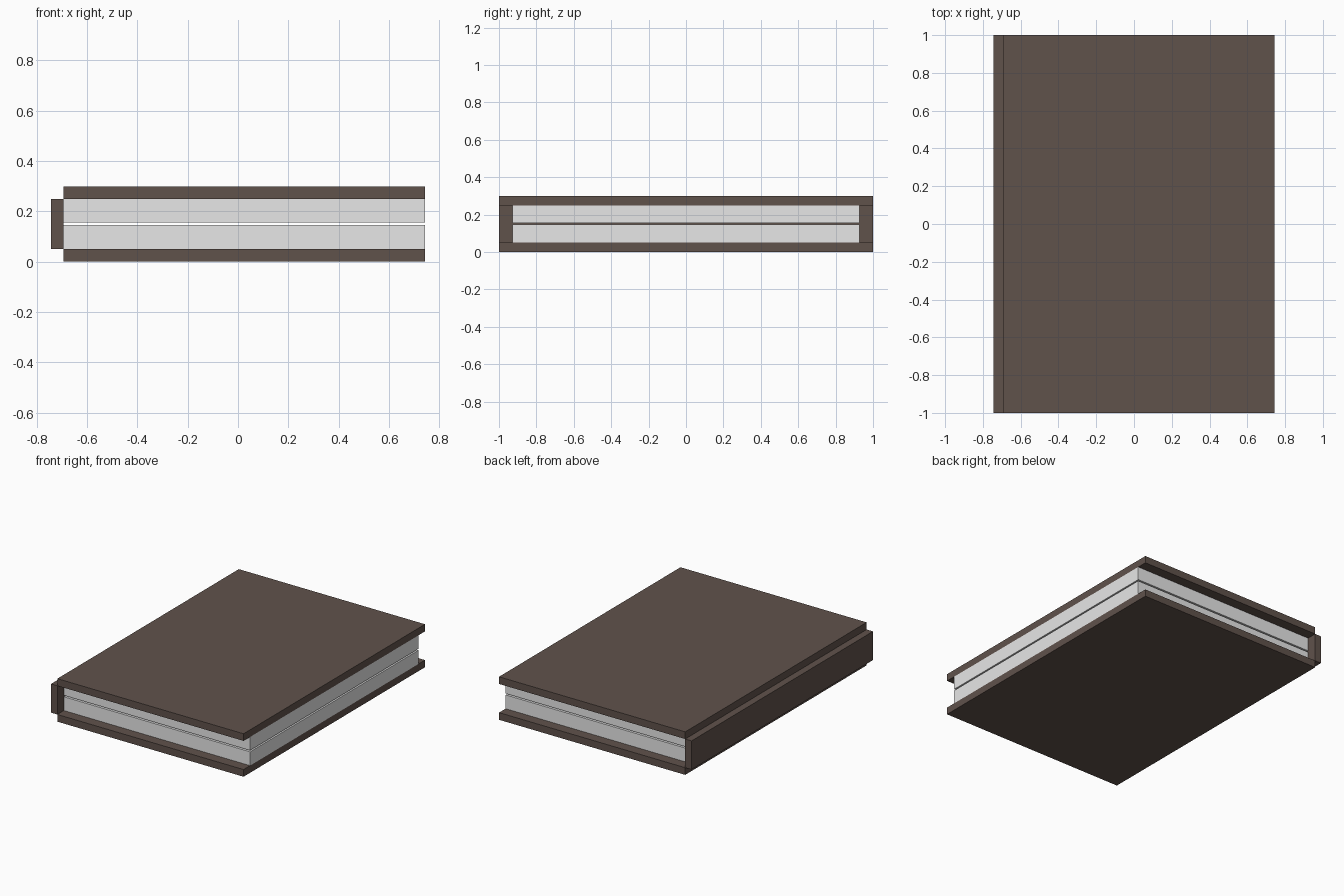
import bpy

if "Cube" in bpy.data.objects:
    bpy.data.objects.remove(bpy.data.objects["Cube"])


def material(name, rgb):
    m = bpy.data.materials.new(name)
    m.diffuse_color = (*rgb, 1.0)
    m.use_nodes = True
    m.node_tree.nodes["Principled BSDF"].inputs["Base Color"].default_value = m.diffuse_color
    return m


brown = material("dark brown", (0.117, 0.084, 0.071))
paper = material("paper grey", (0.8, 0.8, 0.8))


def box(name, x, y, z, mat):
    """Box from (min, max) pairs on each axis."""
    bpy.ops.mesh.primitive_cube_add(size=1)
    o = bpy.context.object
    o.name = name
    o.location = [(a + b) / 2 for a, b in (x, y, z)]
    o.scale = [b - a for a, b in (x, y, z)]
    bpy.ops.object.transform_apply(location=True, rotation=False, scale=True)
    o.data.materials.append(mat)


HINGE, EDGE = -0.694, 0.743

# Covers
box("bottom_cover", (HINGE, EDGE), (-1, 1), (0, 0.05), brown)
box("top_cover", (HINGE, EDGE), (-1, 1), (0.25, 0.30), brown)

# Spine
box("spine", (-0.743, HINGE), (-1, 1), (0.05, 0.25), brown)

# Two page blocks with a thin gap between them
box("lower_pages", (HINGE, EDGE), (-0.928, 0.928), (0.05, 0.146), paper)
box("upper_pages", (HINGE, EDGE), (-0.928, 0.928), (0.156, 0.25), paper)
